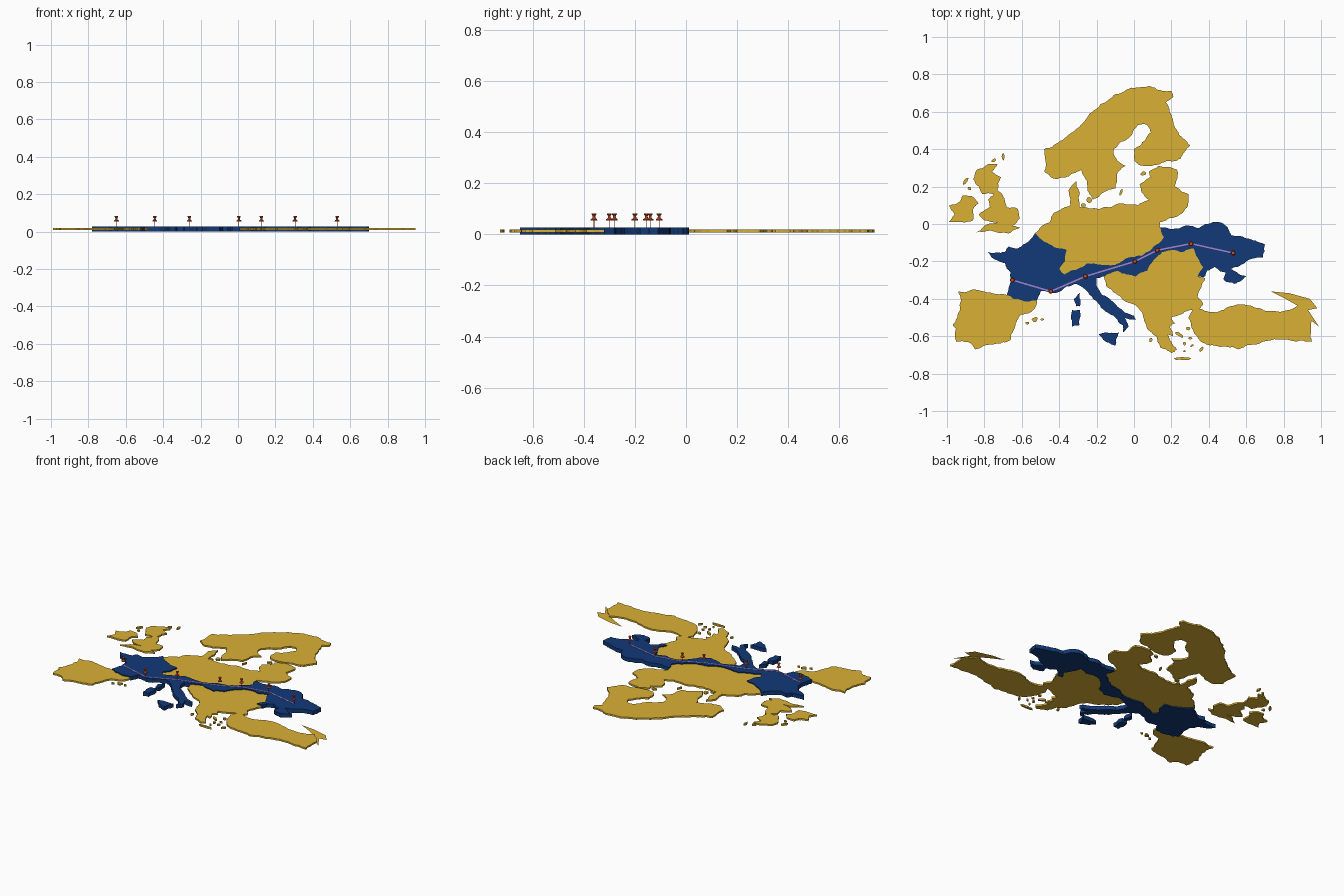
import bpy, bmesh, math, random
from mathutils import Vector

if "Cube" in bpy.data.objects:
    bpy.data.objects.remove(bpy.data.objects["Cube"])

random.seed(1)


def material(name, rgb):
    m = bpy.data.materials.new(name)
    m.diffuse_color = (*rgb, 1)
    m.use_nodes = True
    m.node_tree.nodes["Principled BSDF"].inputs["Base Color"].default_value = m.diffuse_color
    return m


GOLD = material("gold", (0.70, 0.44, 0.035))
NAVY = material("navy", (0.006, 0.042, 0.19))
PURPLE = material("purple", (0.40, 0.22, 0.62))
RED = material("red", (0.62, 0.07, 0.02))


def finish(name, bm, mat):
    bmesh.ops.recalc_face_normals(bm, faces=bm.faces)
    me = bpy.data.meshes.new(name)
    bm.to_mesh(me)
    bm.free()
    me.materials.append(mat)
    ob = bpy.data.objects.new(name, me)
    bpy.context.collection.objects.link(ob)
    return ob


def rough(a, b, depth=3):
    """Jagged edge from a to b; the same edge always gets the same jitter."""
    flip = tuple(a) > tuple(b)
    p, q = (b, a) if flip else (a, b)
    random.seed(int(abs(p[0] * 7919 + p[1] * 131 + q[0] * 1009 + q[1] * 17)))

    def split(u, v, d):
        if d == 0 or (v - u).length < 1.6:
            return [u]
        n = Vector((-(v - u).y, (v - u).x))
        m = (u + v) / 2 + n * random.uniform(-0.11, 0.11)
        return split(u, m, d - 1) + split(m, v, d - 1)

    pts = split(Vector(p), Vector(q), depth) + [Vector(q)]
    return pts[::-1][:-1] if flip else pts[:-1]


def land(name, pts, mat=GOLD):
    """Extrude a coast outline (in hundredths of a unit) into a slab."""
    z0, z1 = (0.0, 0.026) if mat is NAVY else (0.008, 0.019)
    outline = []
    for a, b in zip(pts, pts[1:] + pts[:1]):
        outline += rough(a, b)
    bm = bmesh.new()
    face = bm.faces.new([bm.verts.new((p.x / 100, p.y / 100, z0)) for p in outline])
    top = bmesh.ops.extrude_face_region(bm, geom=[face], use_keep_orig=True)["geom"]
    for v in top:
        if isinstance(v, bmesh.types.BMVert):
            v.co.z = z1
    bmesh.ops.triangulate(bm, faces=[f for f in bm.faces if len(f.verts) > 4])
    return finish(name, bm, mat)


def islet(name, seed, x, y, rx, ry, tilt):
    random.seed(seed)
    radii = [random.uniform(0.75, 1.15) for _ in range(8)]
    pts = []
    for i, k in enumerate(radii):
        t = math.tau * i / 8
        u, v = rx * k * math.cos(t), ry * k * math.sin(t)
        pts.append((x + u * math.cos(tilt) - v * math.sin(tilt),
                    y + u * math.sin(tilt) + v * math.cos(tilt)))
    land(name, pts)


# borders shared by the gold and navy slabs, west to east
north_border = [(-53, -5), (-45, -11), (-36, -14), (-37, -20), (-40, -24), (-37, -27),
                (-30, -24), (-25, -21), (-17, -22), (-8, -21), (-3, -18), (4, -17),
                (9, -14), (12, -11), (16, -7), (14, -2)]
south_border = [(-16, -28), (-9, -25), (-4, -27), (1, -28), (7, -25), (10, -20),
                (15, -15), (20, -14), (26, -15), (32, -13), (34, -18), (37, -23), (34, -28)]

# navy corridor of joined countries
east_coast = [(38, -28), (39, -25), (43, -23), (49, -26), (48, -30), (54, -32), (60, -28),
              (52, -24), (59, -21), (69, -18), (70, -11), (62, -8), (52, -6), (48, 0),
              (42, 1), (35, -2), (27, -1)]
boot_coast = [(-20, -29), (-20, -33), (-17, -38), (-12, -41), (-9, -44), (0, -49), (1, -51),
              (-5, -50), (-3, -55), (-6, -58), (-6, -54), (-10, -50), (-16, -46), (-22, -40),
              (-26, -35), (-31, -32), (-37, -34), (-42, -37), (-50, -36), (-52, -41)]
atlantic_coast = [(-68, -38), (-67, -34), (-66, -26), (-69, -21), (-76, -18), (-78, -15),
                  (-69, -15), (-67, -12), (-62, -13), (-56, -9)]
land("corridor_mainland", north_border + east_coast[::-1] + south_border[::-1]
     + boot_coast + atlantic_coast, NAVY)
land("corridor_large_island", [(-33, -46), (-29, -46), (-29, -54), (-33, -55)], NAVY)
land("corridor_small_island", [(-32, -40), (-29, -37), (-29, -44), (-31, -44)], NAVY)
land("corridor_south_island", [(-19, -59), (-8, -58), (-10, -65), (-17, -61)], NAVY)

# gold land north of the corridor, with the eastern sea coast
sea_coast = [(14, 1), (23, 4), (29, 11), (29, 16), (22, 20), (23, 29), (13, 31), (8, 28), (9, 25),
             (3, 21), (4, 17), (8, 13), (2, 10), (-8, 11), (-19, 8), (-29, 9), (-29, 17),
             (-31, 23), (-35, 18), (-34, 10), (-37, 9), (-43, 6), (-45, 1)]
land("central_land", north_border + sea_coast)

# gold land south of the corridor
land("balkan_land", south_border + [
    (38, -29), (36, -34), (34, -39), (37, -43), (34, -46), (27, -47), (20, -50),
    (22, -53), (19, -55), (21, -60), (18, -59), (20, -63), (23, -67), (20, -69), (17, -67), (14, -66),
    (12, -60), (7, -56), (5, -50), (0, -43), (-10, -37), (-15, -33)])

# northern peninsula
land("northern_land", [
    (-48, 40), (-40, 44), (-33, 49), (-25, 57), (-18, 64), (-11, 69), (-5, 71), (3, 73),
    (11, 73), (20, 71), (21, 68), (17, 65), (20, 58), (23, 50), (30, 42), (25, 35),
    (16, 33), (7, 31), (1, 33), (0, 40), (6, 45), (9, 49), (7, 53), (2, 53), (-1, 48),
    (-7, 44), (-11, 40), (-9, 34), (-4, 31), (-9, 27), (-10, 19), (-16, 17), (-22, 13),
    (-25, 21), (-28, 29), (-33, 27), (-41, 24), (-48, 28)])

# south-western peninsula
land("iberian_land", [
    (-94, -36), (-85, -35), (-68, -38), (-52, -41), (-53, -45), (-61, -49), (-64, -56),
    (-66, -62), (-72, -64), (-80, -65), (-85, -67), (-89, -63), (-95, -63), (-95, -56),
    (-97, -54), (-93, -46)])

# western islands
land("western_island", [
    (-85, -5), (-80, -1), (-73, 1), (-80, 2), (-83, 5), (-77, 9), (-78, 13), (-75, 16),
    (-81, 16), (-83, 20), (-86, 24), (-84, 29), (-78, 32), (-73, 32), (-76, 28), (-71, 25),
    (-73, 18), (-70, 15), (-68, 9), (-62, 8), (-61, 3), (-65, -1), (-61, -2), (-67, -5),
    (-75, -4)])
land("far_western_island", [
    (-99, 1), (-96, 5), (-99, 10), (-93, 12), (-92, 15), (-87, 15), (-83, 11), (-86, 8),
    (-86, 2), (-93, 1)])

# south-eastern peninsula and the strip beyond it
land("anatolian_land", [
    (32, -45), (40, -47), (48, -46), (56, -43), (67, -45), (78, -47), (88, -43), (92, -47),
    (95, -51), (95, -63), (83, -62), (67, -64), (56, -67), (43, -65), (35, -62), (31, -56),
    (29, -50)])
strip = bmesh.new()
strip.faces.new([strip.verts.new((x / 100, y / 100, 0.0135)) for x, y in (
    (73, -36), (83, -37), (94, -40), (98, -45), (93, -46), (99, -55), (94, -51), (88, -44), (81, -40))])
finish("eastern_strip", strip, GOLD)

# small islands
for i, (x, y, rx, ry, tilt) in enumerate([
        (-70, 36, 0.8, 2, 0.1), (-75, 34, 1.5, 0.8, 0.5), (-90, 23, 0.8, 2.5, -0.5), (-88, 19, 1, 1, 0),
        (-24, 13, 1.8, 1.6, 0), (-27, 10, 1.3, 1, 0), (-7, 17, 0.7, 2, -0.3),
        (5, 27, 1.8, 1.2, 0.3), (-57, -53, 1.2, 0.7, 0), (-53, -51, 1.9, 1.3, 0.5), (-49, -51, 1, 0.6, 0),
        (26, -72, 5, 0.9, 0), (24, -59, 3, 0.9, -0.6), (29, -56, 1.3, 1, 0), (27, -64, 0.9, 0.9, 0),
        (30, -61, 1.1, 0.7, 0), (31, -65, 1.2, 0.6, 0.6), (36, -67, 0.8, 1.6, -0.5), (27, -68, 0.8, 0.6, 0),
        (9, -62, 0.9, 1.2, 0)]):
    islet(f"islet_{i + 1}", i, x, y, rx, ry, tilt)

# route stops
STOPS = [Vector(p) for p in ((-0.65, -0.30), (-0.445, -0.36), (-0.26, -0.28), (0.005, -0.20),
                             (0.125, -0.14), (0.305, -0.105), (0.53, -0.155))]

# flat route ribbon on top of the corridor
for i, (a, b) in enumerate(zip(STOPS, STOPS[1:])):
    d = (b - a).normalized()
    n = Vector((-d.y, d.x)) * 0.004
    bm = bmesh.new()
    f = bm.faces.new([bm.verts.new((p.x, p.y, 0.026)) for p in (a - n, b - n, b + n, a + n)])
    ext = bmesh.ops.extrude_face_region(bm, geom=[f], use_keep_orig=True)["geom"]
    bmesh.ops.translate(bm, vec=(0, 0, 0.0015), verts=[v for v in ext if isinstance(v, bmesh.types.BMVert)])
    finish(f"route_segment_{i + 1}", bm, PURPLE)

# push pins, lathed from one profile (radius, height)
PROFILE = [(0.0012, 0.02), (0.0012, 0.055), (0.013, 0.055), (0.0125, 0.059), (0.006, 0.064),
           (0.005, 0.072), (0.0095, 0.078), (0.0095, 0.082)]
for i, s in enumerate(STOPS):
    bm = bmesh.new()
    rings = [[bm.verts.new((s.x + r * math.cos(math.tau * k / 16), s.y + r * math.sin(math.tau * k / 16), z))
              for k in range(16)] for r, z in PROFILE]
    for lo, hi in zip(rings, rings[1:]):
        for k in range(16):
            bm.faces.new((lo[k - 1], lo[k], hi[k], hi[k - 1]))
    bm.faces.new(rings[0][::-1])
    bm.faces.new(rings[-1])
    ob = finish(f"push_pin_{i + 1}", bm, RED)
    for p in ob.data.polygons:
        p.use_smooth = len(p.vertices) == 4
    ob.data.set_sharp_from_angle(angle=math.radians(35))
